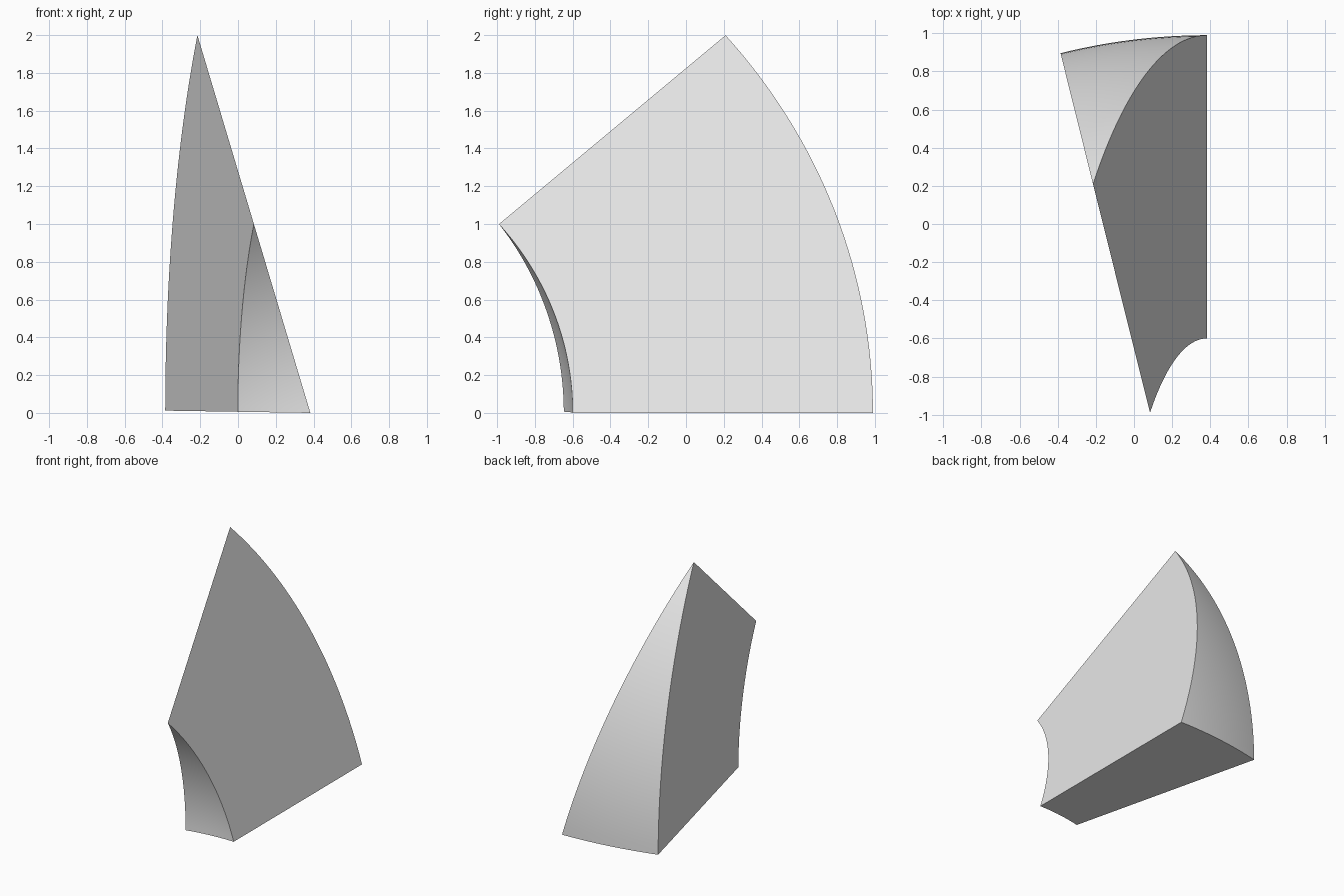
import bpy
import bmesh
import math
from mathutils import Vector

old = bpy.data.objects.get("Cube")
if old:
    bpy.data.objects.remove(old, do_unlink=True)

# Wedge of a thick spherical shell: three rays from one centre, two radii
CENTRE = Vector((0.383, -2.19, 0.0))
OUTER, INNER = 3.18, 1.59
RAYS = [Vector(r).normalized() for r in
        ((0, 1, 0), (-0.768, 3.085, 0.012), (-0.598, 2.4, 2.0))]
N = 32

grey = bpy.data.materials.new("light_grey")
grey.use_nodes = True
grey.diffuse_color = (0.8, 0.8, 0.8, 1)
grey.node_tree.nodes["Principled BSDF"].inputs["Base Color"].default_value = (0.8, 0.8, 0.8, 1)

bm = bmesh.new()


def direction(row, col):
    """Great-circle step up the two long edges, then across the row."""
    t = row / N
    a, b = (r.slerp(RAYS[2], t) if row < N else RAYS[2] for r in RAYS[:2])
    return a.slerp(b, col / (N - row)) if row < N else a


def cap(radius):
    """Triangular spherical patch; returns its vertices keyed by row, column."""
    v = {(i, j): bm.verts.new(CENTRE + radius * direction(i, j))
         for i in range(N + 1) for j in range(N - i + 1)}
    for i in range(N):
        for j in range(N - i):
            bm.faces.new((v[i, j], v[i, j + 1], v[i + 1, j]))
            if j < N - i - 1:
                bm.faces.new((v[i, j + 1], v[i + 1, j + 1], v[i + 1, j]))
    return v


outer, inner = cap(OUTER), cap(INNER)

# Flat walls joining the matching borders of the two caps
borders = ([(0, j) for j in range(N + 1)],
           [(i, N - i) for i in range(N + 1)],
           [(N - i, 0) for i in range(N + 1)])
for border in borders:
    for p, q in zip(border, border[1:]):
        bm.faces.new((outer[q], outer[p], inner[p], inner[q]))

bmesh.ops.recalc_face_normals(bm, faces=bm.faces)
mesh = bpy.data.meshes.new("shell_wedge")
bm.to_mesh(mesh)
bm.free()
mesh.materials.append(grey)
wedge = bpy.data.objects.new("shell_wedge", mesh)
bpy.context.collection.objects.link(wedge)

# Smooth the curved caps, keep the wall edges sharp
bpy.ops.object.select_all(action="DESELECT")
wedge.select_set(True)
bpy.context.view_layer.objects.active = wedge
bpy.ops.object.shade_smooth_by_angle(angle=math.radians(30))
